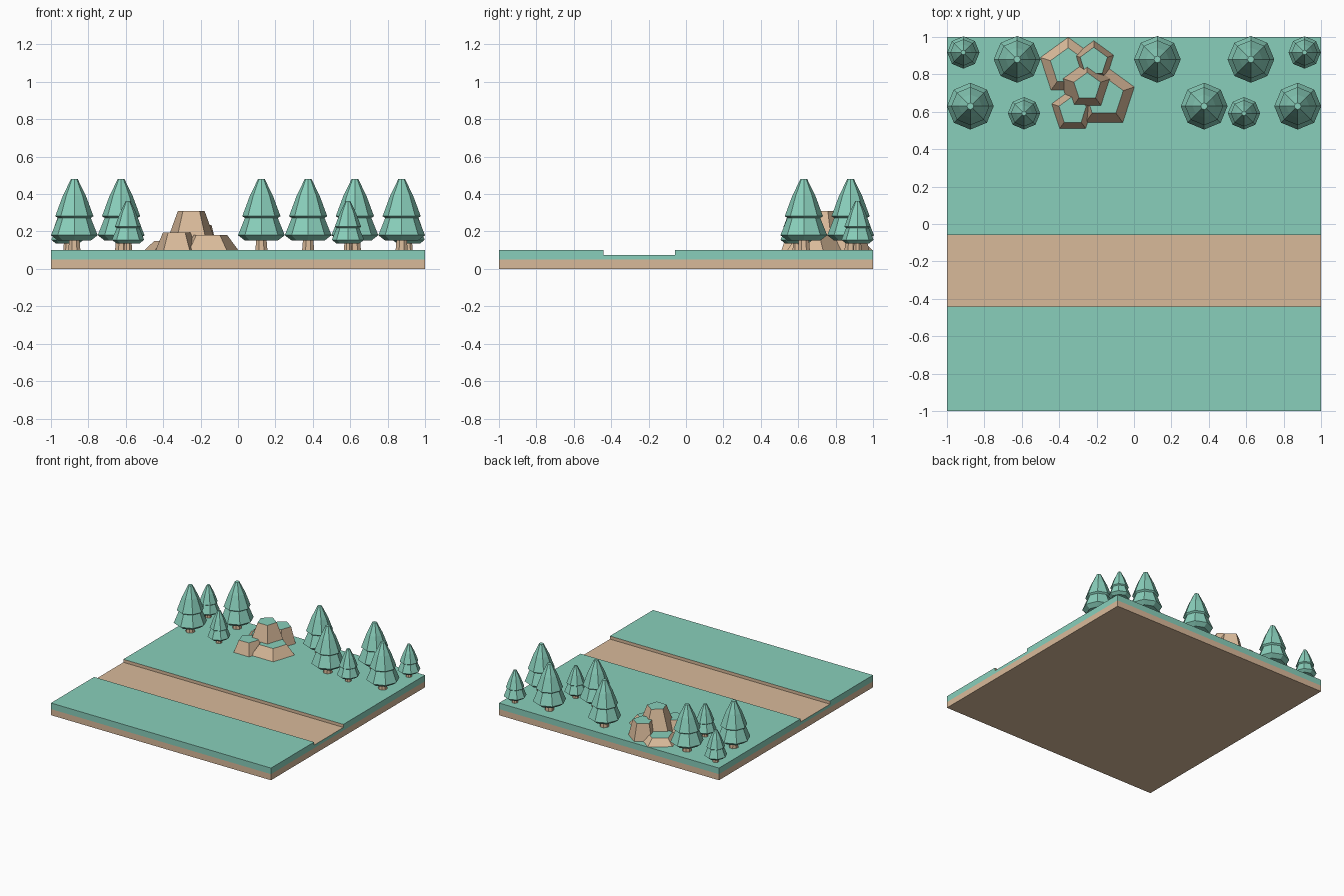
import bpy, bmesh, math

if "Cube" in bpy.data.objects:
    bpy.data.objects.remove(bpy.data.objects["Cube"])


def material(name, rgb):
    m = bpy.data.materials.new(name)
    m.diffuse_color = (*rgb, 1)
    m.use_nodes = True
    m.node_tree.nodes["Principled BSDF"].inputs["Base Color"].default_value = m.diffuse_color
    return m


GREEN = material("leaf green", (0.25, 0.624, 0.497))
TAN = material("earth tan", (0.694, 0.491, 0.323))


def finish(name, bm, mats, rule=None):
    """Turn a bmesh into an object; rule(face) picks its material slot."""
    bmesh.ops.recalc_face_normals(bm, faces=bm.faces)
    bm.normal_update()
    if rule:
        for f in bm.faces:
            f.material_index = rule(f)
    me = bpy.data.meshes.new(name)
    bm.to_mesh(me)
    bm.free()
    for m in mats:
        me.materials.append(m)
    ob = bpy.data.objects.new(name, me)
    bpy.context.collection.objects.link(ob)
    return ob


def extrude_x(name, profile, mats, rule=None):
    """Sweep a (y, z) outline from x = -1 to x = 1."""
    bm = bmesh.new()
    face = bm.faces.new([bm.verts.new((-1, y, z)) for y, z in profile])
    ext = bmesh.ops.extrude_face_region(bm, geom=[face], use_keep_orig=True)
    verts = [v for v in ext["geom"] if isinstance(v, bmesh.types.BMVert)]
    bmesh.ops.translate(bm, vec=(2, 0, 0), verts=verts)
    return finish(name, bm, mats, rule)


def lathe(name, rings, sides, start, loc, mats, rule=None):
    """Stack polygon rings given as (radius, z) and cap both ends."""
    bm = bmesh.new()
    loops = []
    for r, z in rings:
        loops.append([bm.verts.new((loc[0] + r * math.cos(start + math.tau * i / sides),
                                    loc[1] + r * math.sin(start + math.tau * i / sides), z))
                      for i in range(sides)])
    for a, b in zip(loops, loops[1:]):
        for i in range(sides):
            j = (i + 1) % sides
            bm.faces.new((a[i], a[j], b[j], b[i]))
    bm.faces.new(loops[0])
    bm.faces.new(loops[-1])
    return finish(name, bm, mats, rule)


# Earth slab under a grass layer with a sunken dirt road
extrude_x("earth_slab", [(-1, 0), (1, 0), (1, 0.05), (-1, 0.05)], [TAN])


def road_rule(f):
    c = f.calc_center_median()
    return 1 if abs(f.normal.x) < 0.5 and -0.45 < c.y < -0.05 and c.z > 0.06 else 0


extrude_x("grass_layer",
          [(-1, 0.05), (1, 0.05), (1, 0.1), (-0.06, 0.1), (-0.06, 0.075),
           (-0.44, 0.075), (-0.44, 0.1), (-1, 0.1)], [GREEN, TAN], road_rule)

# Pine trees: octagonal two-tier crown on a tapered trunk
CROWN = [(0.09, 0.053), (0.125, 0.08), (0.088, 0.172), (0.102, 0.182),
         (0.062, 0.29), (0.018, 0.38)]
TRUNK = [(0.035, 0), (0.029, 0.065)]
BIG = [(-0.875, 0.63), (-0.625, 0.88), (0.125, 0.88), (0.375, 0.63),
       (0.625, 0.88), (0.875, 0.63)]
SMALL = [(-0.912, 0.917), (-0.588, 0.592), (0.588, 0.592), (0.912, 0.917)]


def tree(label, loc, s):
    def scaled(rings):
        return [(r * s, 0.1 + z * s) for r, z in rings]
    lathe(label + "_trunk", scaled(TRUNK), 8, math.pi / 8, loc, [TAN])
    lathe(label + "_crown", scaled(CROWN), 8, 0, loc, [GREEN])


for i, p in enumerate(BIG):
    tree(f"large_tree_{i + 1}", p, 1.0)
for i, p in enumerate(SMALL):
    tree(f"small_tree_{i + 1}", p, 0.69)

# Rock outcrop: pentagonal blocks with grassy tops
ROCKS = {  # x, y, base radius, top radius, top height
    "tall_rock": (-0.25, 0.735, 0.155, 0.075, 0.31),
    "right_rock": (-0.16, 0.68, 0.17, 0.108, 0.18),
    "front_rock": (-0.328, 0.606, 0.118, 0.077, 0.195),
    "left_rock": (-0.352, 0.842, 0.156, 0.1, 0.15),
    "back_rock": (-0.215, 0.868, 0.112, 0.077, 0.235),
}
for name, (x, y, r0, r1, top) in ROCKS.items():
    lathe(name, [(r0, 0.1), (r1, top)], 5, math.pi / 2, (x, y), [TAN, GREEN],
          lambda f: 1 if f.normal.z > 0.99 else 0)
